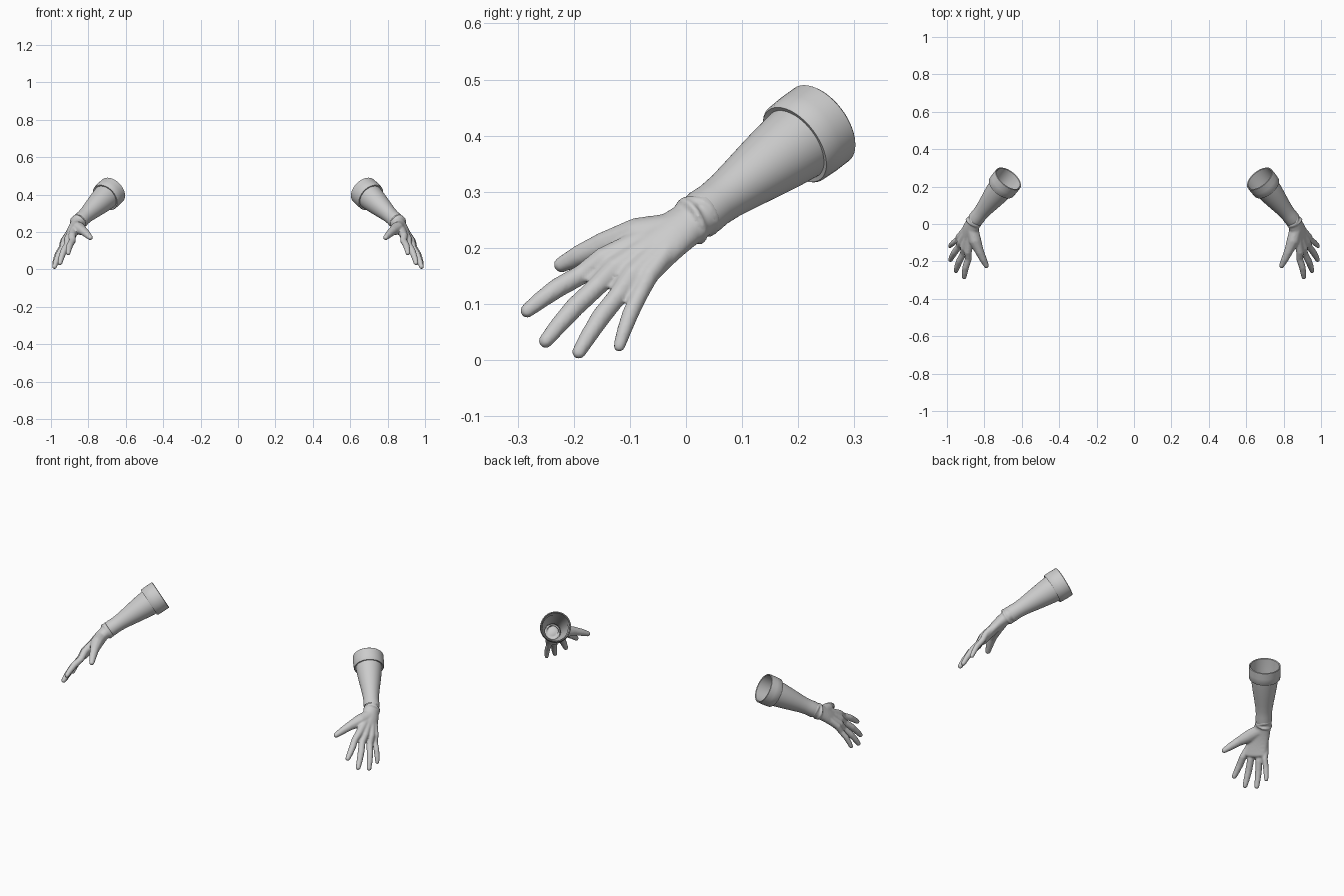
import bpy, bmesh, math
from mathutils import Vector as V, Matrix

if "Cube" in bpy.data.objects:
    bpy.data.objects.remove(bpy.data.objects["Cube"])

CUFF, WRIST = V((.672, .242, .42)), V((.852, .018, .253))
AXIS = (WRIST - CUFF).normalized()
BACK = V((.74, -.25, .63)).normalized()        # direction the back of the hand faces


def unit_ball(sub):
    bm = bmesh.new()
    bmesh.ops.create_icosphere(bm, subdivisions=sub, radius=1)
    bm.verts.index_update()
    data = [v.co.copy() for v in bm.verts], [[v.index for v in f.verts] for f in bm.faces]
    bm.free()
    return data


BALL, FINE_BALL = unit_ball(2), unit_ball(3)
verts, faces = [], []                          # raw lumps of the hand


def lump(matrix, ball=BALL):
    n = len(verts)
    verts.extend(matrix @ co for co in ball[0])
    faces.extend([i + n for i in f] for f in ball[1])


def chain(pts):
    """Row of overlapping balls along (x, y, z, radius) points."""
    for a, b in zip(pts, pts[1:]):
        pa, pb = V(a[:3]), V(b[:3])
        n = max(1, math.ceil((pb - pa).length / (.35 * min(a[3], b[3]))))
        for i in range(n + 1):
            t = i / n
            r = a[3] + (b[3] - a[3]) * t
            lump(Matrix.Translation(pa.lerp(pb, t)) @ Matrix.Scale(r, 4))


def add_object(name, me):
    ob = bpy.data.objects.new(name, me)
    bpy.context.collection.objects.link(ob)
    return ob


def pair(ob):
    m = ob.modifiers.new("pair", 'MIRROR')
    m.use_mirror_merge = False


def frame(axis, up):
    u = up.cross(axis).normalized()
    return u, axis.cross(u).normalized()


def lathe(name, profile, closed=False, segs=48):
    """Rings of (distance along sleeve, radius)."""
    bm = bmesh.new()
    u, v = frame(AXIS, V((0, 0, 1)))
    rings = []
    for s, r in profile:
        rings.append([bm.verts.new(CUFF + AXIS * s + u * (r * math.cos(k * math.tau / segs))
                                   + v * (r * math.sin(k * math.tau / segs))) for k in range(segs)])
    for a, b in list(zip(rings, rings[1:])) + ([(rings[-1], rings[0])] if closed else []):
        for k in range(segs):
            j = (k + 1) % segs
            bm.faces.new((a[k], a[j], b[j], b[k]))
    bmesh.ops.recalc_face_normals(bm, faces=bm.faces)
    me = bpy.data.meshes.new(name)
    bm.to_mesh(me)
    bm.free()
    ob = add_object(name, me)
    bpy.context.view_layer.objects.active = ob
    ob.select_set(True)
    bpy.ops.object.shade_smooth_by_angle(angle=math.radians(40))
    ob.select_set(False)
    pair(ob)


# tapered hollow sleeve
lathe("sleeve", [(.03, .073), (.07, .0695), (.11, .065), (.16, .0575), (.21, .0495),
                 (.25, .0435), (.285, .041), (.310, .0425), (.325, .041)])

# turned-back cuff
lathe("cuff", [(0, .074), (-.003, .078), (0, .081), (.035, .0815), (.068, .080), (.072, .077),
               (.070, .068), (.035, .072)], closed=True)

# palm: flattening slices from wrist to knuckles
knuckle = V((.912, -.13, .137))
across0, across1 = frame(AXIS, BACK)[0], V((-.06, -.112, .036)).normalized()
if across0.dot(across1) < 0:
    across0 = -across0
d = (knuckle - WRIST).normalized()
for i in range(17):
    t = i / 16
    a = across0.lerp(across1, t).normalized()
    w, h = .041 + .022 * t, .037 - .016 * t
    m = Matrix((a * w, d * .022, BACK * h)).transposed().to_4x4()
    m.translation = WRIST.lerp(knuckle, t * .92) + BACK * .006 * math.sin(math.pi * t)
    lump(m, FINE_BALL)

# fingers, each starting inside the palm: base, tip, radius
fingers = [
    ((.885, -.185, .153), (.908, -.283, .088), .0185),
    ((.912, -.157, .133), (.952, -.250, .034), .0185),
    ((.935, -.119, .118), (.981, -.191, .014), .0180),
    ((.944, -.083, .116), (.984, -.119, .025), .0155)]
for base, tip, r in fingers:
    b, t = V(base), V(tip)
    start = WRIST.lerp(b, .25) + BACK * .01
    kn = WRIST.lerp(b, .8) + BACK * .012
    mid1, mid2 = b.lerp(t, .42) + BACK * .006, b.lerp(t, .74) + BACK * .004
    chain([(*start, r * 1.2), (*kn, r * 1.15), (*b, r), (*mid1, r), (*mid2, r * .88), (*t, r * .72)])

# thumb and its web
chain([(.866, -.025, .228, .035), (.852, -.085, .220, .035), (.827, -.145, .205, .0245),
       (.807, -.188, .187, .020), (.790, -.222, .170, .0145)])

# gathered folds round the wrist
for off, tilt, rad in ((-.022, .15, .037), (-.006, -.2, .038), (.012, .22, .039)):
    u, v = frame((AXIS + across0 * tilt).normalized(), BACK)
    for k in range(64):
        p = WRIST + AXIS * off + rad * (u * math.cos(k * math.tau / 64) + v * math.sin(k * math.tau / 64))
        lump(Matrix.Translation(p) @ Matrix.Scale(.0065, 4))

# blend all lumps into one smooth hand
me = bpy.data.meshes.new("hand")
me.from_pydata(verts, [], faces)
hand = add_object("hand", me)
m = hand.modifiers.new("blend", 'REMESH')
m.mode, m.voxel_size, m.use_smooth_shade = 'VOXEL', .0045, True
s = hand.modifiers.new("soften", 'SMOOTH')
s.factor, s.iterations = .5, 5
pair(hand)
